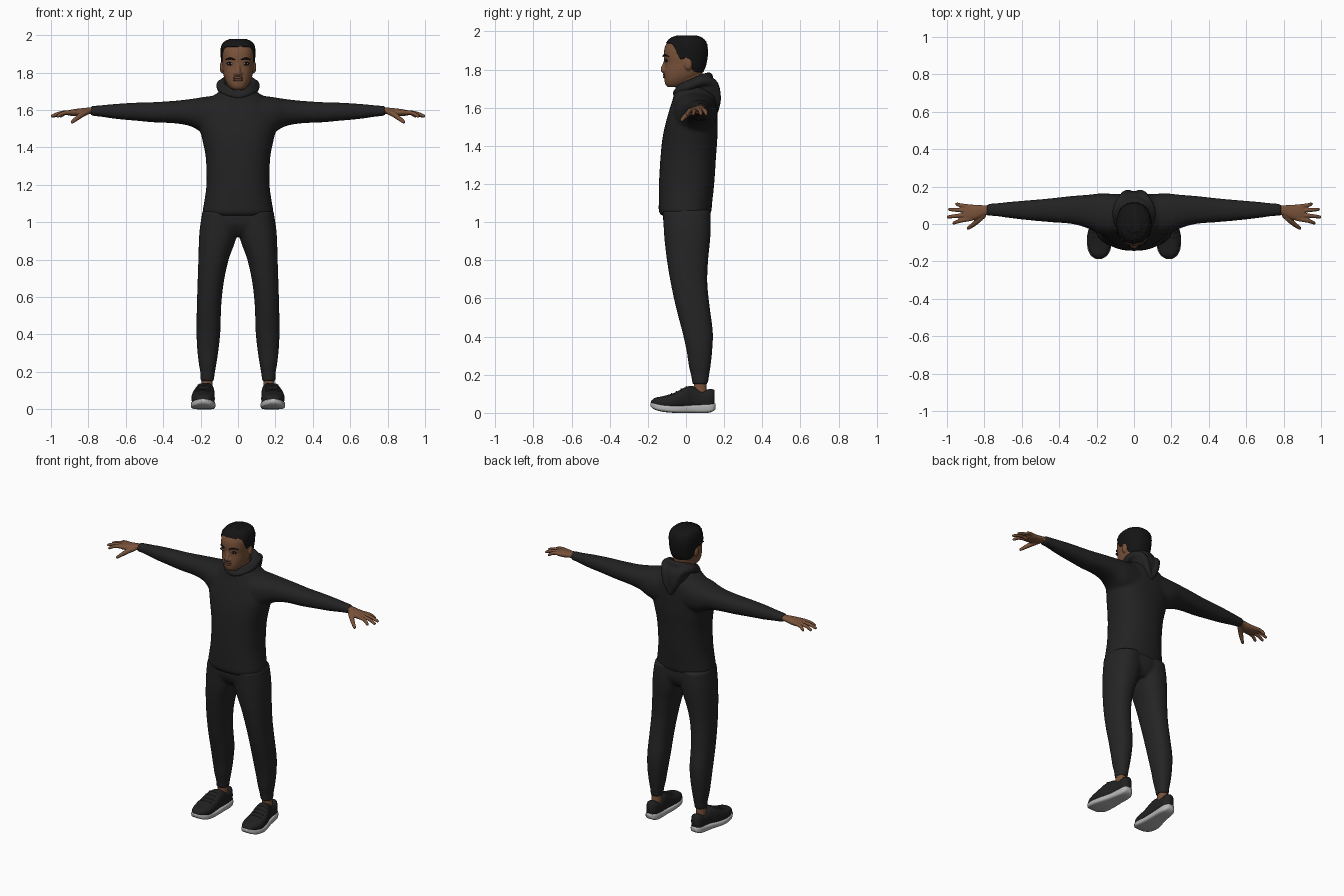
import bpy, bmesh, math
from mathutils import Vector, Matrix

if "Cube" in bpy.data.objects:
    bpy.data.objects.remove(bpy.data.objects["Cube"], do_unlink=True)


def material(name, r, g, b):
    m = bpy.data.materials.new(name)
    m.use_nodes = True
    m.diffuse_color = (r, g, b, 1)
    m.node_tree.nodes["Principled BSDF"].inputs["Base Color"].default_value = (r, g, b, 1)
    return m


SWEATER = material("black sweater cloth", .016, .016, .017)
TROUSER = material("charcoal trouser cloth", .018, .018, .018)
SHOE = material("black shoe fabric", .015, .015, .016)
LACE = material("dark grey lace", .04, .04, .042)
SOLE = material("light grey rubber", .46, .46, .46)
SKIN = material("brown skin", .19, .085, .042)
LIP = material("brown lip", .16, .065, .045)
HAIR = material("black hair", .007, .007, .007)
WHITE = material("eye white", .35, .32, .3)


def section(keys, t):
    """Smoothly interpolate rows of (position, values...) at t."""
    i = max((k for k in range(len(keys) - 1) if keys[k][0] <= t), default=0)
    p, a, b, q = keys[max(i - 1, 0)], keys[i], keys[i + 1], keys[min(i + 2, len(keys) - 1)]
    h = b[0] - a[0]
    s = (t - a[0]) / h
    out = []
    for k in range(1, len(a)):
        ma = (b[k] - p[k]) / (b[0] - p[0]) * h
        mb = (q[k] - a[k]) / (q[0] - a[0]) * h
        d = b[k] - a[k]
        out.append(a[k] + s * (ma + s * (3 * d - 2 * ma - mb + s * (ma + mb - 2 * d))))
    return out


def sym(rows):
    return [(t, -w, w, a, b) for t, w, a, b in rows]


def outline(sec, ang, power):
    """Point on a rounded outline given its extents u0, u1, v0, v1."""
    c, s = (math.copysign(abs(f) ** (2 / power), f) for f in (math.cos(ang), math.sin(ang)))
    u0, u1, v0, v1 = sec
    return (u0 + u1 + (u1 - u0) * c) / 2, (v0 + v1 + (v1 - v0) * s) / 2


def skin_rings(bm, rings):
    rows = [[bm.verts.new(p) for p in ring] for ring in rings]
    n = len(rows[0])
    for lo, hi in zip(rows, rows[1:]):
        for j in range(n):
            bm.faces.new((lo[j], lo[(j + 1) % n], hi[(j + 1) % n], hi[j]))
    bm.faces.new(rows[0])
    bm.faces.new(rows[-1])


def loft(bm, keys, axis="z", side=1, power=2.3, n=40, steps=40):
    rings = []
    for i in range(steps + 1):
        t = keys[0][0] + (keys[-1][0] - keys[0][0]) * i / steps
        ring = []
        for j in range(n):
            u, v = outline(section(keys, t), math.tau * j / n, power)
            x, y, z = {"z": (u, v, t), "x": (t, u, v), "y": (u, t, v)}[axis]
            ring.append((x * side, y, z))
        rings.append(ring)
    skin_rings(bm, rings)


def tube(bm, points, side=1, n=12, per=6):
    """Tapered tube through points of (x, y, z, radius)."""
    keys = [(i, *p) for i, p in enumerate(points)]
    total = (len(points) - 1) * per
    path = [section(keys, i / per) for i in range(total + 1)]
    normal, rings = Vector((.13, .31, .94)), []
    for i, (x, y, z, r) in enumerate(path):
        d = Vector(path[min(i + 1, total)][:3]) - Vector(path[max(i - 1, 0)][:3])
        d.normalize()
        normal = (normal - d * normal.dot(d)).normalized()
        other = d.cross(normal)
        ring = []
        for j in range(n):
            a = math.tau * j / n
            p = Vector((x, y, z)) + r * (normal * math.cos(a) + other * math.sin(a))
            ring.append((p.x * side, p.y, p.z))
        rings.append(ring)
    skin_rings(bm, rings)


def ball(bm, centre, size):
    m = Matrix.Translation(centre) @ Matrix.Diagonal((*size, 1))
    bmesh.ops.create_uvsphere(bm, u_segments=20, v_segments=12, radius=1, matrix=m)


def finish(name, bm, mat, voxel=0, rounds=0):
    bmesh.ops.recalc_face_normals(bm, faces=bm.faces)
    for f in bm.faces:
        f.smooth = True
    me = bpy.data.meshes.new(name)
    bm.to_mesh(me)
    bm.free()
    me.materials.append(mat)
    ob = bpy.data.objects.new(name, me)
    bpy.context.collection.objects.link(ob)
    if voxel:
        r = ob.modifiers.new("fuse", "REMESH")
        r.mode, r.voxel_size, r.use_smooth_shade = "VOXEL", voxel, True
        s = ob.modifiers.new("relax", "SMOOTH")
        s.factor, s.iterations = .5, rounds


SIDES = ((1, "left"), (-1, "right"))

# Sweater: torso and both sleeves fused into one skin
TORSO = sym([(1.035, .178, -.132, .122), (1.055, .19, -.143, .133), (1.09, .184, -.143, .136),
             (1.2, .169, -.142, .148), (1.35, .173, -.133, .158), (1.45, .193, -.122, .165),
             (1.53, .21, -.104, .166), (1.6, .195, -.084, .165), (1.65, .16, -.068, .158),
             (1.685, .12, -.06, .135), (1.71, .08, -.045, .11)])
SLEEVE = [(.08, -.07, .16, 1.46, 1.683), (.18, -.055, .163, 1.475, 1.67),
          (.25, -.022, .156, 1.512, 1.659), (.33, 0, .15, 1.528, 1.65),
          (.45, .01, .137, 1.534, 1.642), (.55, .019, .128, 1.543, 1.639),
          (.65, .03, .12, 1.552, 1.633), (.75, .043, .11, 1.566, 1.624),
          (.79, .043, .107, 1.568, 1.622)]
bm = bmesh.new()
loft(bm, TORSO)
for side, _ in SIDES:
    loft(bm, SLEEVE, "x", side)
finish("sweater", bm, SWEATER, .009, 8)

# Hood: slack cloth on the back, an outer roll and an inner collar
bm = bmesh.new()
loft(bm, sym([(1.57, .015, .12, .16), (1.61, .045, .08, .17), (1.67, .075, .04, .176),
              (1.72, .085, .03, .168), (1.755, .06, .05, .145)]))
for side, _ in SIDES:
    tube(bm, [(-.02, -.055, 1.672, .014), (.045, -.045, 1.685, .018), (.088, .01, 1.708, .02),
              (.088, .08, 1.738, .026), (.055, .14, 1.725, .027), (.032, .162, 1.65, .022),
              (0, .155, 1.575, .014)], side)
    tube(bm, [(-.02, -.045, 1.698, .012), (.05, -.03, 1.712, .014), (.082, .025, 1.735, .016),
              (.07, .085, 1.757, .02), (.035, .115, 1.765, .02), (-.02, .122, 1.765, .02)], side)
finish("hood", bm, SWEATER, .006, 3)

# Trousers: hips and tapered legs
LEG = [(.15, .129, .2, .034, .114), (.195, .124, .201, .027, .121), (.24, .116, .209, .016, .128),
       (.32, .104, .218, .004, .137), (.42, .094, .222, -.018, .141), (.55, .09, .22, -.052, .125),
       (.68, .076, .216, -.08, .112), (.8, .05, .212, -.1, .116), (.9, .014, .209, -.112, .126),
       (.97, 0, .204, -.117, .13), (1.06, 0, .19, -.122, .128)]
bm = bmesh.new()
loft(bm, sym([(.925, .08, -.07, .09), (.96, .16, -.1, .115), (1, .195, -.118, .127),
              (1.08, .175, -.122, .125)]))
for side, _ in SIDES:
    loft(bm, LEG, "z", side)
finish("trousers", bm, TROUSER, .009, 5)

# Shoes, soles, laces and ankles
UPPER = [(-.184, .17, .205, .042, .062), (-.165, .145, .228, .03, .078),
         (-.12, .126, .246, .02, .088), (-.06, .125, .248, .02, .106), (0, .126, .233, .02, .136),
         (.035, .126, .217, .02, .14), (.085, .127, .207, .02, .118),
         (.13, .131, .203, .02, .126), (.15, .145, .19, .035, .12)]
TREAD = [(-.187, .172, .205, .036, .054), (-.17, .144, .23, .02, .053), (-.13, .124, .249, .007, .046),
         (-.06, .121, .25, 0, .04), (.03, .122, .225, 0, .042), (.11, .123, .21, 0, .047),
         (.14, .133, .203, .007, .05), (.155, .148, .19, .02, .048)]
for side, label in SIDES:
    bm = bmesh.new()
    loft(bm, UPPER, "y", side, 2.6)
    finish(label + "_shoe", bm, SHOE)
    bm = bmesh.new()
    loft(bm, TREAD, "y", side, 4)
    finish(label + "_sole", bm, SOLE)
    bm = bmesh.new()
    for y in (-.075, -.05, -.025, 0):
        arc = []
        for k in range(7):
            u, v = outline(section(UPPER, y), math.pi * (.3 + .4 * k / 6), 2.6)
            arc.append((u, y, v, .004))
        tube(bm, arc, side, 8, 2)
    finish(label + "_laces", bm, LACE)
    bm = bmesh.new()
    loft(bm, [(.07, .134, .198, .04, .11), (.13, .136, .196, .04, .108),
              (.18, .138, .194, .045, .105)], "z", side)
    finish(label + "_ankle", bm, SKIN)

# Hands: palm, four fingers and a thumb
PALM = [(.76, .05, .1, 1.577, 1.615), (.8, .046, .1, 1.578, 1.613), (.84, .026, .102, 1.569, 1.609),
        (.88, .016, .104, 1.567, 1.604), (.91, .018, .102, 1.572, 1.598)]
FINGERS = [(.028, .97, .006), (.049, 1, .038), (.071, .993, .078), (.092, .955, .106)]
for side, label in SIDES:
    bm = bmesh.new()
    loft(bm, PALM, "x", side)
    for base, reach, tip in FINGERS:
        mid = (.89 + reach) / 2
        tube(bm, [(.87, base, 1.589, .012), (mid, (base + tip) / 2, 1.584, .011),
                  (reach - .008, tip, 1.568, .009), (reach, tip, 1.565, .005)], side)
    tube(bm, [(.8, .05, 1.592, .014), (.835, .018, 1.575, .015), (.866, -.008, 1.552, .012),
              (.886, -.022, 1.536, .009), (.892, -.026, 1.531, .005)], side)
    finish(label + "_hand", bm, SKIN, .004, 2)

# Head: skull, neck, nose and ears
HEAD = sym([(1.708, .026, -.094, -.03), (1.718, .042, -.106, 0), (1.742, .06, -.113, .035),
            (1.77, .073, -.115, .075), (1.8, .08, -.113, .093), (1.83, .083, -.111, .103),
            (1.87, .087, -.116, .109), (1.91, .088, -.113, .108), (1.94, .082, -.1, .099),
            (1.962, .064, -.075, .078), (1.974, .036, -.04, .046)])
POWER = 2.3


def face_y(x, z):
    u0, u1, v0, v1 = section(HEAD, z)
    return (v0 + v1) / 2 - (v1 - v0) / 2 * (1 - (abs(x) / u1) ** POWER) ** (1 / POWER)


bm = bmesh.new()
loft(bm, HEAD)
loft(bm, sym([(1.64, .06, -.03, .08), (1.7, .056, -.045, .078), (1.79, .06, -.03, .088)]))
tube(bm, [(0, -.104, 1.86, .008), (0, -.111, 1.83, .011), (0, -.119, 1.8, .015), (0, -.112, 1.785, .01)])
for side, _ in SIDES:
    ball(bm, (.014 * side, -.114, 1.795), (.011, .011, .009))
    ball(bm, (.088 * side, .012, 1.828), (.01, .02, .031))
    tube(bm, [(.012, -.106, 1.87, .007), (.04, -.098, 1.875, .01), (.066, -.076, 1.868, .006)], side)
finish("head", bm, SKIN, .005, 4)

# Facial details
bm = bmesh.new()
for z in (1.773, 1.761):
    ball(bm, (0, face_y(0, z) + .003, z), (.027, .009, .007))
finish("lips", bm, LIP)
for name, mat, size, lift in (("eyelids", HAIR, (.019, .006, .009), 0),
                              ("eyes", WHITE, (.014, .005, .0055), .0025),
                              ("irises", HAIR, (.006, .004, .0055), .005)):
    bm = bmesh.new()
    for side, _ in SIDES:
        ball(bm, (.042 * side, face_y(.042, 1.848) - lift, 1.848), size)
    finish(name, bm, mat)
bm = bmesh.new()
for side, _ in SIDES:
    tube(bm, [(x, face_y(x, z) - .006, z, r) for x, z, r in
              ((.018, 1.869, .003), (.042, 1.876, .005), (.066, 1.869, .002))], side)
finish("eyebrows", bm, HAIR)

# Hair: cropped cap following the hairline, from nape (-1) to forehead (1)
HAIRLINE = [(-1, 1.775), (-.5, 1.785), (-.22, 1.815), (-.05, 1.86), (.05, 1.853), (.2, 1.853),
            (.4, 1.9), (.62, 1.93), (1, 1.937)]
bm = bmesh.new()
rings, rows, n = [], 26, 96
for i in range(rows + 1):
    t = 1 - (1 - i / rows) ** 1.5
    ring = []
    for j in range(n):
        a = math.tau * j / n
        low = section(HAIRLINE, -math.sin(a))[0]
        z = low + (1.974 - low) * t
        curl = .002 * math.sin(12 * a + 2 * i) * math.sin(i * 1.3) if z > 1.9 else 0
        grow = -.006 if i == 0 else .004 + .003 * t + curl
        u0, u1, v0, v1 = section(HEAD, z)
        x, y = outline((u0 - grow, u1 + grow, v0 - grow, v1 + grow), a, POWER)
        ring.append((x, y, z + .006 * t))
    rings.append(ring)
skin_rings(bm, rings)
finish("hair", bm, HAIR)
